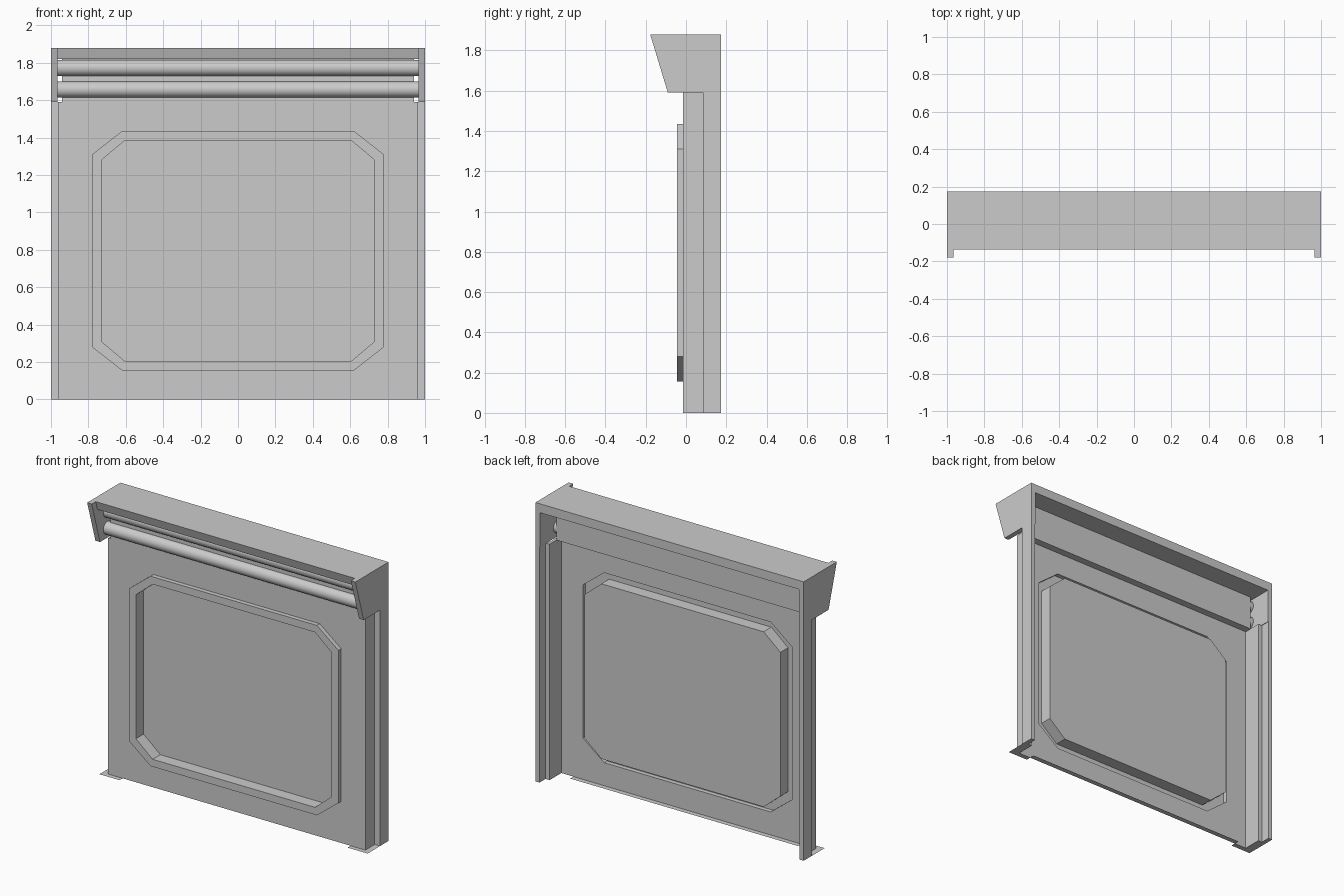
import bpy, bmesh
from mathutils import Matrix, Vector

if "Cube" in bpy.data.objects:
    bpy.data.objects.remove(bpy.data.objects["Cube"])


def finish(name, bm, recalc=True):
    if recalc:
        bmesh.ops.recalc_face_normals(bm, faces=bm.faces)
    me = bpy.data.meshes.new(name)
    bm.to_mesh(me)
    bm.free()
    ob = bpy.data.objects.new(name, me)
    bpy.context.collection.objects.link(ob)
    return ob


def prism(name, pts, vec):
    """Extrude a closed 3D outline along vec (flat sheet if vec is None)."""
    bm = bmesh.new()
    f = bm.faces.new([bm.verts.new(p) for p in pts])
    if vec:
        r = bmesh.ops.extrude_face_region(bm, geom=[f])
        vs = [v for v in r["geom"] if isinstance(v, bmesh.types.BMVert)]
        bmesh.ops.translate(bm, verts=vs, vec=vec)
    return finish(name, bm)


def mirrored(ob):
    m = ob.modifiers.new("mirror", "MIRROR")
    m.use_axis[0] = True
    return ob


def box(name, x0, x1, y0, y1, z0, z1):
    return prism(name, [(x0, y0, z0), (x1, y0, z0), (x1, y1, z0), (x0, y1, z0)], (0, 0, z1 - z0))


def octagon(hx, z0, z1, cx, cz, y):
    a = hx - cx
    return [(-a, y, z0), (a, y, z0), (hx, y, z0 + cz), (hx, y, z1 - cz),
            (a, y, z1), (-a, y, z1), (-hx, y, z1 - cz), (-hx, y, z0 + cz)]


# pressed sheet panel: raised octagonal rim around a recessed centre
bm = bmesh.new()
outer = (0.78, 0.155, 1.435, 0.16, 0.125)
inner = (0.73, 0.205, 1.385, 0.125, 0.105)
steps = [(outer, -0.015), (outer, -0.045), (inner, -0.045), (inner, 0.037)]
rings = [[bm.verts.new(p) for p in octagon(*o, y)] for o, y in steps]
for a, b in zip(rings, rings[1:]):
    for i in range(8):
        j = (i + 1) % 8
        bm.faces.new((a[i], a[j], b[j], b[i]))
bm.faces.new(rings[-1])
rect = [bm.verts.new((x, -0.015, z)) for x, z in
        ((-0.96, 0), (0.96, 0), (0.96, 1.59), (-0.96, 1.59))]
edges = [bm.edges.new((rect[i], rect[(i + 1) % 4])) for i in range(4)]
edges += [bm.edges.get((rings[0][i], rings[0][(i + 1) % 8])) for i in range(8)]
bmesh.ops.triangle_fill(bm, edges=edges, use_beauty=True, normal=(0, -1, 0))
finish("wall_panel", bm)

# stepped side posts
post = [(0.96, -0.015), (0.96, 0.085), (1, 0.085), (1, 0.175),
        (0.97, 0.175), (0.97, 0.11), (0.94, 0.11), (0.94, -0.015)]
mirrored(prism("side_post", [(x, y, 0) for x, y in post], (0, 0, 1.59)))

# slanted end brackets
side = [(-0.09, 1.59), (0.175, 1.59), (0.175, 1.88), (-0.178, 1.88)]
mirrored(prism("end_bracket", [(0.966, y, z) for y, z in side], (0.034, 0, 0)))

# roof slab with slanted front lip
roof = [(-0.117, 1.82), (0.175, 1.82), (0.175, 1.88), (-0.136, 1.88)]
prism("roof_slab", [(-0.966, y, z) for y, z in roof], (1.932, 0, 0))

# header plate behind the rolls
box("header_plate", -0.94, 0.94, -0.014, 0.035, 1.588, 1.82)

# horizontal rolls
for i, z in enumerate((1.657, 1.772)):
    bm = bmesh.new()
    bmesh.ops.create_cone(bm, cap_ends=True, segments=32, radius1=0.043, radius2=0.043, depth=1.932,
                          matrix=Matrix.Translation(Vector((0, -0.012, z))) @ Matrix.Rotation(1.5707963, 4, "Y"))
    for f in bm.faces:
        f.smooth = len(f.verts) == 4
    finish("roll_%d" % (i + 1), bm)

# thin floor flanges
foot = [(0.85, -0.048), (1, -0.048), (1, 0.085), (0.96, 0.085), (0.96, -0.015), (0.85, -0.015)]
mirrored(prism("foot_flange", [(x, y, 0) for x, y in foot], None))
prism("sill_flange", [(-0.85, -0.015, 0), (0.85, -0.015, 0), (0.85, 0.02, 0), (-0.85, 0.02, 0)], None)
